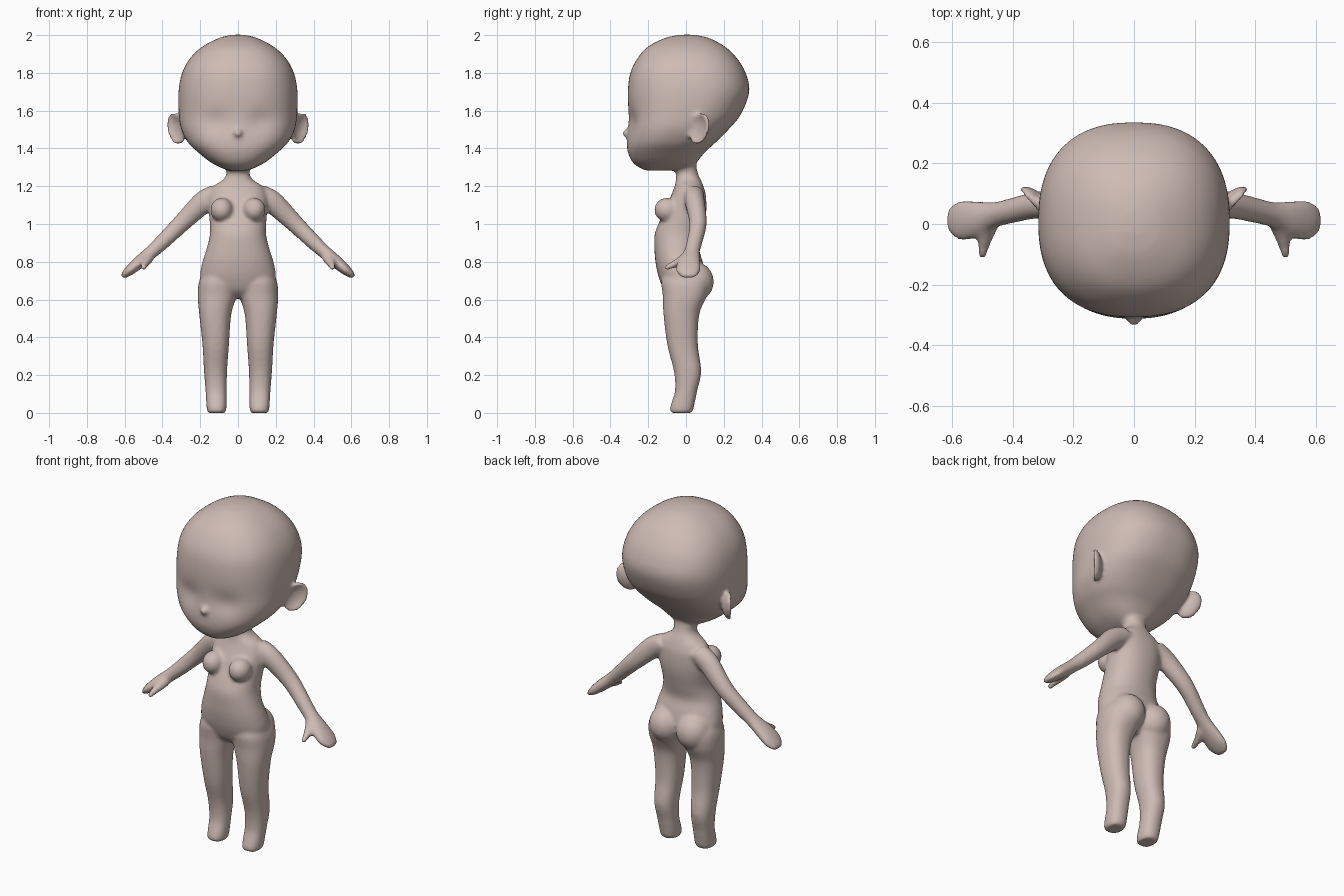
import bpy, bmesh, math
from mathutils import Vector, Matrix

if "Cube" in bpy.data.objects:
    bpy.data.objects.remove(bpy.data.objects["Cube"])

bm = bmesh.new()


def loft(rings, power=2.0, sides=40, steps=5, mirror=False, tweak=None):
    """Smooth closed skin through rings of (centre, half axis u, half axis v)."""
    rings = [tuple(Vector(p) for p in r) for r in rings]
    smooth = []
    for i in range(len(rings) - 1):
        a, b, c, d = (rings[max(0, min(len(rings) - 1, i + k))] for k in (-1, 0, 1, 2))
        for s in range(steps):
            t = s / steps
            smooth.append([0.5 * (2 * q + (r - p) * t + (2 * p - 5 * q + 4 * r - w) * t * t
                                  + (3 * q - p - 3 * r + w) * t ** 3)
                           for p, q, r, w in zip(a, b, c, d)])
    smooth.append(rings[-1])
    for sx in ((1, -1) if mirror else (1,)):
        loops = []
        for c, u, v in smooth:
            loop = []
            for k in range(sides):
                ang = 2 * math.pi * k / sides
                cs, sn = math.cos(ang), math.sin(ang)
                p = (c + u * math.copysign(abs(cs) ** (2 / power), cs)
                     + v * math.copysign(abs(sn) ** (2 / power), sn))
                if tweak:
                    p = tweak(p)
                loop.append(bm.verts.new((p.x * sx, p.y, p.z)))
            loops.append(loop)
        for a, b in zip(loops, loops[1:]):
            for k in range(sides):
                n = (k + 1) % sides
                bm.faces.new((a[k], a[n], b[n], b[k]))
        bm.faces.new(loops[0])
        bm.faces.new(loops[-1])


def level(z, x0, x1, y0, y1):
    """Horizontal ring from its x and y limits."""
    return (((x0 + x1) / 2, (y0 + y1) / 2, z), ((x1 - x0) / 2, 0, 0), (0, (y1 - y0) / 2, 0))


def blob(centre, size):
    """Mirrored ellipsoid (single when centred)."""
    for sx in ((1, -1) if centre[0] else (1,)):
        m = Matrix.Translation((centre[0] * sx, centre[1], centre[2])) @ Matrix.Diagonal((*size, 1))
        bmesh.ops.create_icosphere(bm, subdivisions=4, radius=1, matrix=m)


# Head with shallow eye hollows
def hollow(p):
    if p.y < -0.1:
        p.y += 0.018 * math.exp(-((abs(p.x) - 0.12) / 0.08) ** 2 - ((p.z - 1.54) / 0.06) ** 2)
    return p


head = [(1.283, .05, -.21, -.03), (1.30, .095, -.25, .03), (1.33, .15, -.285, .06),
        (1.38, .212, -.308, .10), (1.43, .264, -.313, .155), (1.50, .30, -.309, .225),
        (1.58, .313, -.305, .29), (1.70, .315, -.308, .335), (1.80, .296, -.295, .316),
        (1.88, .252, -.255, .268), (1.94, .187, -.20, .205), (1.985, .10, -.11, .12),
        (2.002, .03, -.03, .04)]
loft([level(z, -w, w, a, b) for z, w, a, b in head], power=2.4, sides=64, tweak=hollow)
blob((0, -.305, 1.48), (.024, .034, .024))

# Ears: cupped discs flaring backwards
u, v, n = Vector((.045, .05, 0)), Vector((.012, .014, .085)), Vector((.75, -.65, 0))
ear = [(-.034, .35), (-.016, .85), (.004, 1), (.012, .9), (.002, .7), (-.008, .3)]
loft([(Vector((.327, .07, 1.505)) + n * o, u * s, v * s) for o, s in ear], mirror=True)

# Torso and neck
torso = [(.61, .09, -.07, .04), (.65, .165, -.115, .07), (.72, .20, -.145, .10),
         (.80, .188, -.162, .088), (.87, .166, -.167, .07), (.944, .149, -.166, .085),
         (1.01, .15, -.142, .10), (1.06, .154, -.118, .107), (1.11, .156, -.098, .108),
         (1.16, .15, -.075, .104), (1.20, .13, -.06, .092), (1.23, .085, -.054, .08),
         (1.26, .062, -.052, .066), (1.30, .066, -.058, .056), (1.36, .07, -.06, .05)]
loft([level(z, -w, w, a, b) for z, w, a, b in torso], power=2.2)
blob((.086, -.10, 1.075), (.060, .068, .064))
blob((.088, .045, .695), (.098, .102, .105))

# Legs and feet
legs = [(0, .068, .16, -.078, .03), (.015, .062, .165, -.086, .038), (.05, .06, .168, -.078, .046),
        (.12, .06, .172, -.058, .06), (.22, .058, .18, -.064, .081), (.36, .048, .188, -.099, .063),
        (.52, .036, .205, -.119, .07), (.62, .008, .213, -.123, .11), (.70, 0, .205, -.13, .12),
        (.76, .03, .17, -.10, .08)]
loft([level(*r) for r in legs], power=2.3, mirror=True)

# Arms with mitten hands, then thumbs
arm = [(.10, .04, 1.165, .056, .055), (.18, .046, 1.118, .06, .053), (.30, .064, 1.003, .048, .046),
       (.40, .045, .905, .041, .042), (.46, .03, .85, .036, .043), (.52, .016, .80, .034, .06),
       (.57, .012, .757, .028, .066), (.605, .012, .727, .017, .045), (.616, .012, .718, .006, .02)]
loft([((x, y, z), (.69 * a, 0, .72 * a), (0, b, 0)) for x, y, z, a, b in arm], mirror=True)
thumb = [(.475, 0, .825, .034), (.488, -.04, .80, .027), (.497, -.08, .78, .019),
         (.50, -.105, .77, .015), (.50, -.114, .767, .006)]
loft([((x, y, z), (r, 0, 0), (0, 0, r)) for x, y, z, r in thumb], sides=20, mirror=True)

# Join everything into one soft skin
bmesh.ops.recalc_face_normals(bm, faces=bm.faces)
mesh = bpy.data.meshes.new("doll_body")
bm.to_mesh(mesh)
bm.free()
body = bpy.data.objects.new("doll_body", mesh)
bpy.context.collection.objects.link(body)
skin = bpy.data.materials.new("pale clay")
skin.diffuse_color = (.62, .50, .46, 1)
skin.use_nodes = True
skin.node_tree.nodes["Principled BSDF"].inputs["Base Color"].default_value = skin.diffuse_color
mesh.materials.append(skin)
remesh = body.modifiers.new("fuse", 'REMESH')
remesh.mode = 'VOXEL'
remesh.voxel_size = 0.01
remesh.use_smooth_shade = True
relax = body.modifiers.new("relax", 'SMOOTH')
relax.factor = 0.5
relax.iterations = 8
